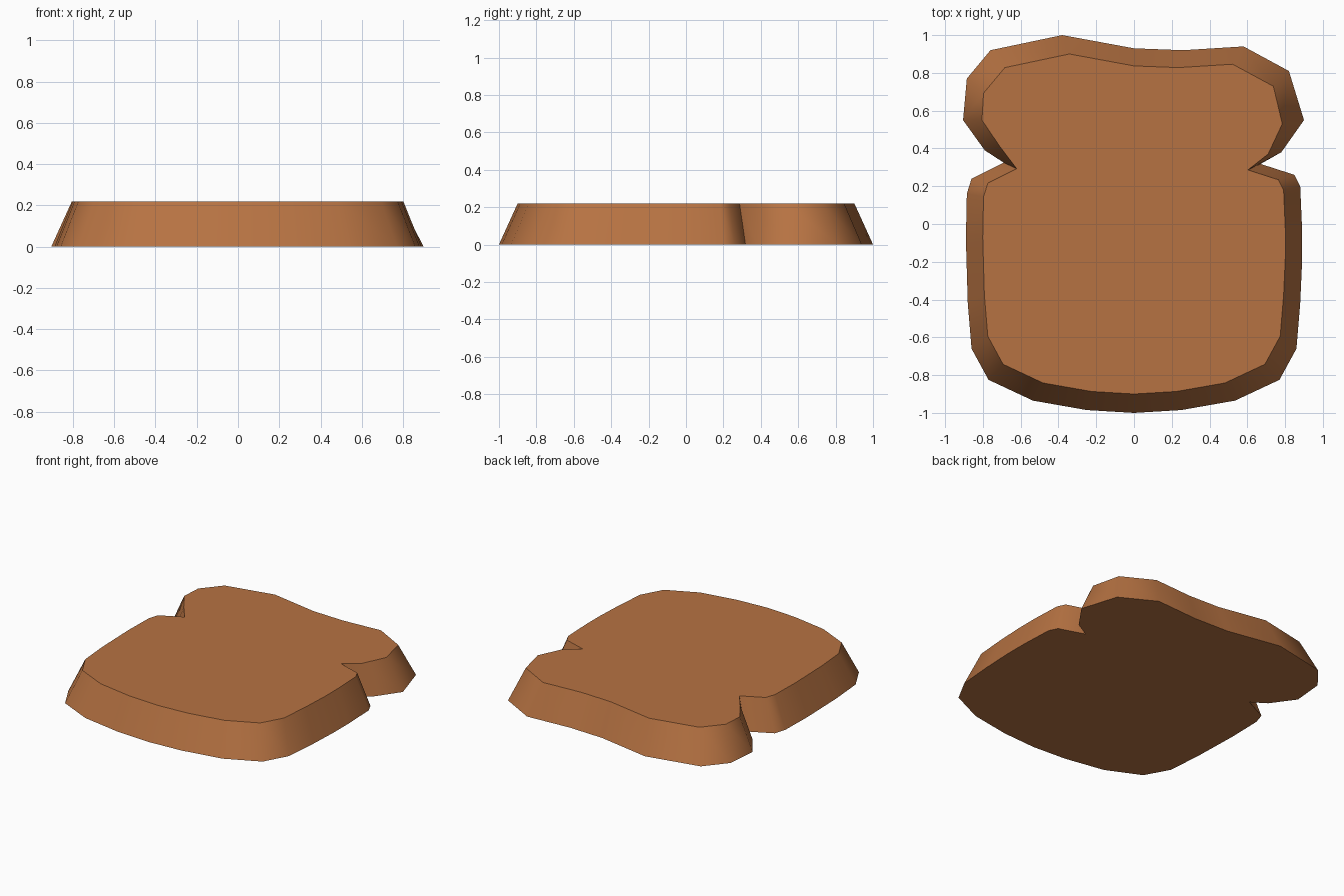
import bpy, bmesh, math

if "Cube" in bpy.data.objects:
    bpy.data.objects.remove(bpy.data.objects["Cube"])

HEIGHT = 0.22   # thickness of the slab
TAPER = 0.9     # the upper outline is the lower one shrunk towards the middle

# Lower outline, clockwise seen from above: wavy back edge, then right side
upper_right = [(-0.38, 1.0), (0.0, 0.93), (0.26, 0.92), (0.58, 0.94), (0.82, 0.81),
               (0.90, 0.55), (0.78, 0.38), (0.67, 0.318), (0.85, 0.26), (0.88, 0.20),
               (0.89, -0.03), (0.89, -0.20)]
# Front half, mirrored from the right to the left
front_right = [(0.88, -0.42), (0.86, -0.66), (0.77, -0.825), (0.535, -0.935), (0.25, -0.985)]
front_left = [(-x, y) for x, y in reversed(front_right)]
# Left side up to the back edge
upper_left = [(-0.89, -0.08), (-0.885, 0.16), (-0.86, 0.24), (-0.69, 0.325), (-0.79, 0.39),
              (-0.905, 0.55), (-0.885, 0.77), (-0.76, 0.92)]
outline = upper_right + front_right + [(0.0, -1.0)] + front_left + upper_left

# Upper corners that differ from the plain taper (the two lobes)
upper_fix = {(0.90, 0.55): (0.785, 0.53), (0.78, 0.38): (0.71, 0.37),
             (-0.905, 0.55): (-0.805, 0.55), (-0.79, 0.39): (-0.71, 0.41)}

# Slab: lower face, upper face and a sloped rim between them
bm = bmesh.new()
low = [bm.verts.new((x, y, 0)) for x, y in outline]
high = []
for p in outline:
    x, y = upper_fix.get(p, (p[0] * TAPER, p[1] * TAPER))
    high.append(bm.verts.new((x, y, HEIGHT)))
bm.faces.new(low)
bm.faces.new(high)
n = len(outline)
for i in range(n):
    j = (i + 1) % n
    bm.faces.new((low[i], low[j], high[j], high[i]))
bmesh.ops.recalc_face_normals(bm, faces=bm.faces)

mesh = bpy.data.meshes.new("bread_slice")
bm.to_mesh(mesh)
bm.free()
slab = bpy.data.objects.new("bread_slice", mesh)
bpy.context.collection.objects.link(slab)

# One warm brown for the whole part
brown = bpy.data.materials.new("toasted brown")
brown.diffuse_color = (0.47, 0.17, 0.055, 1)
brown.use_nodes = True
brown.node_tree.nodes["Principled BSDF"].inputs["Base Color"].default_value = brown.diffuse_color
mesh.materials.append(brown)

# Smooth rim, sharp top, bottom and notches
bpy.context.view_layer.objects.active = slab
slab.select_set(True)
bpy.ops.object.shade_smooth_by_angle(angle=math.radians(50))
